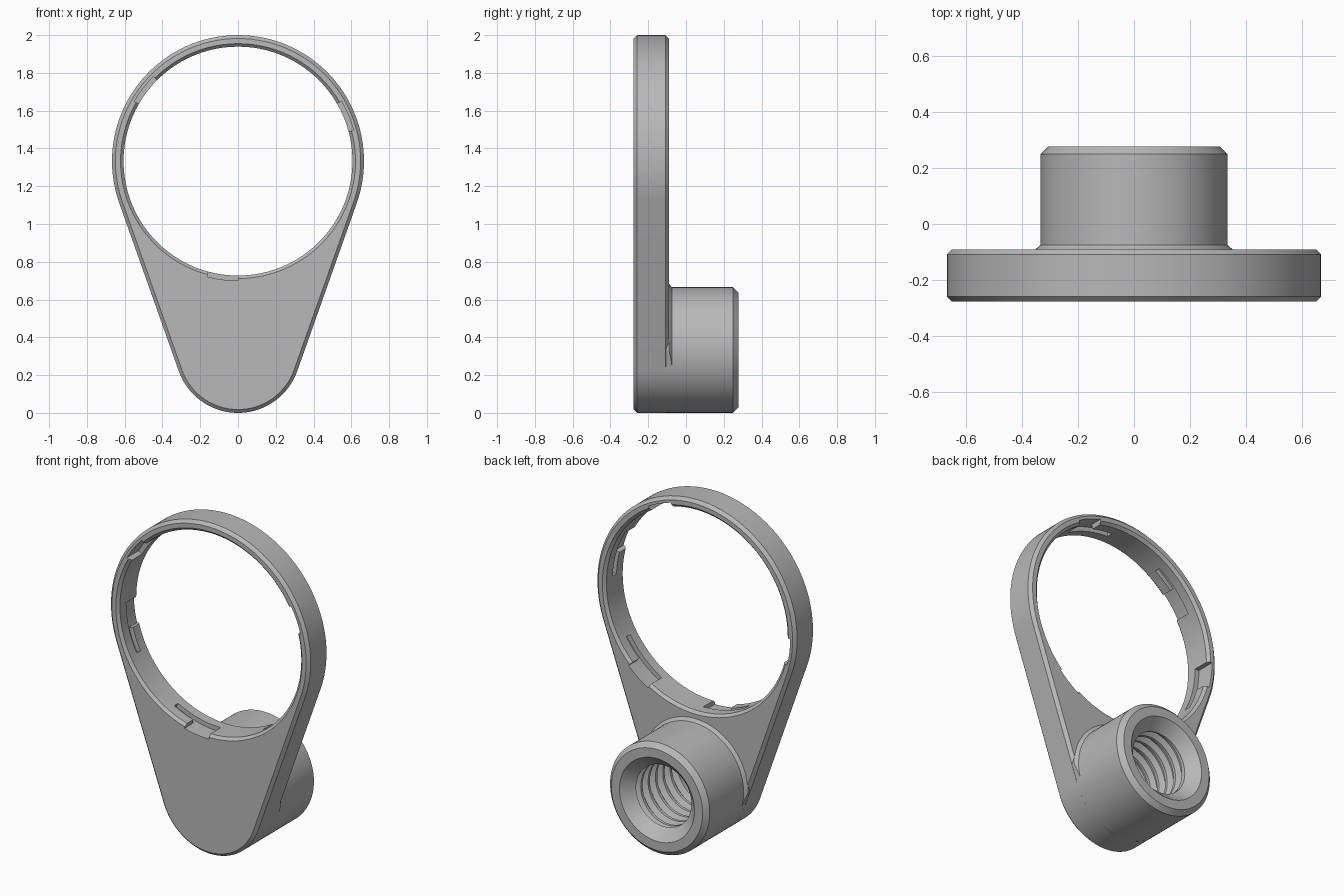
import bpy, bmesh
from math import sin, cos, asin, pi, radians

cube = bpy.data.objects.get("Cube")
if cube:
    bpy.data.objects.remove(cube)

RING_Z, RING_R = 1.333, 0.667
BOSS_Z, BOSS_R = 0.333, 0.333
FRONT, BACK, TIP = -0.277, -0.09, 0.277
MID = (FRONT + BACK) / 2
BEVEL = 0.018
SEG = 96

grey = bpy.data.materials.new("plain_grey")
grey.use_nodes = True
grey.diffuse_color = (0.48, 0.48, 0.48, 1)
grey.node_tree.nodes["Principled BSDF"].inputs["Base Color"].default_value = grey.diffuse_color


def loft(name, rings):
    """Skin a list of point loops; each loop repeats its first point."""
    bm = bmesh.new()
    rows = [[bm.verts.new(p) for p in ring] for ring in rings]
    for a, b in zip(rows, rows[1:]):
        for i in range(len(a) - 1):
            bm.faces.new((a[i], a[i + 1], b[i + 1], b[i]))
    bmesh.ops.remove_doubles(bm, verts=bm.verts, dist=0.0001)
    bmesh.ops.recalc_face_normals(bm, faces=bm.faces)
    mesh = bpy.data.meshes.new(name)
    bm.to_mesh(mesh)
    bm.free()
    mesh.materials.append(grey)
    obj = bpy.data.objects.new(name, mesh)
    bpy.context.collection.objects.link(obj)
    return obj


def circle(r, y, z):
    return [(r * cos(2 * pi * i / SEG), y, z + r * sin(2 * pi * i / SEG))
            for i in range(SEG + 1)]


def lathe(name, profile, z):
    return loft(name, [circle(r, y, z) for r, y in profile])


def teardrop(inset, y):
    """Outline that wraps the large ring circle and the small boss circle."""
    tilt = asin((RING_R - BOSS_R) / (RING_Z - BOSS_Z))
    pts = []
    for z, r, start, end in ((RING_Z, RING_R, -tilt, pi + tilt),
                             (BOSS_Z, BOSS_R, pi + tilt, 2 * pi - tilt)):
        for i in range(SEG + 1):
            a = start + (end - start) * i / SEG
            pts.append(((r - inset) * cos(a), y, z + (r - inset) * sin(a)))
    return pts + pts[:1]


def teardrop_solid(name, layers):
    centre = lambda y: [(0, y, 0.8)] * (2 * SEG + 3)
    rings = [teardrop(inset, y) for inset, y in layers]
    return loft(name, [centre(layers[0][1])] + rings + [centre(layers[-1][1])])


def sector(name, r0, r1, y0, y1, a0, a1):
    """Curved block following the inside of the ring."""
    rings = []
    for i in range(13):
        a = radians(a0 + (a1 - a0) * i / 12)
        corners = [(r0, y0), (r1, y0), (r1, y1), (r0, y1), (r0, y0)]
        rings.append([(r * cos(a), y, RING_Z + r * sin(a)) for r, y in corners])
    cap = lambda ring: [tuple((ring[0][k] + ring[2][k]) / 2 for k in range(3))] * 5
    return loft(name, [cap(rings[0])] + rings + [cap(rings[-1])])


def boolean(target, cutter, operation="DIFFERENCE"):
    mod = target.modifiers.new("cut", "BOOLEAN")
    mod.operation, mod.solver, mod.object = operation, "EXACT", cutter
    bpy.context.view_layer.objects.active = target
    bpy.ops.object.modifier_apply(modifier=mod.name)
    bpy.data.objects.remove(cutter)


# Teardrop plate with bevelled rims
plate = teardrop_solid("ring_plate", [(BEVEL, FRONT), (0, FRONT + BEVEL),
                                      (0, BACK - BEVEL), (BEVEL, BACK)])

# Large round opening with chamfered lips
BORE, LIP = 0.606, 0.016
boolean(plate, lathe("bore_cutter", [
    (0, FRONT - LIP), (BORE + 2 * LIP, FRONT - LIP), (BORE, FRONT + LIP),
    (BORE, BACK - LIP), (BORE + 2 * LIP, BACK + LIP), (0, BACK + LIP)], RING_Z))

# Bayonet notches and locking slots, three from each face
SLOT_R, HALF = 0.633, 0.018
for turn in (0, 120, 240):
    boolean(plate, sector("notch_cutter", 0.56, SLOT_R, FRONT - 0.05, MID + HALF,
                          15 + turn, 30 + turn))
    boolean(plate, sector("slot_cutter", 0.56, SLOT_R, MID - HALF, MID + HALF,
                          2 + turn, 29.9 + turn))
    boolean(plate, sector("notch_cutter", 0.56, SLOT_R, MID - HALF, BACK + 0.05,
                          60 + turn, 75 + turn))
    boolean(plate, sector("slot_cutter", 0.56, SLOT_R, MID - HALF, MID + HALF,
                          60.1 + turn, 88 + turn))

# Clearance in the plate for the blind hole
boolean(plate, lathe("hole_cutter", [(0, -0.215), (0.26, -0.215), (0.26, 0), (0, 0)], BOSS_Z))

# Boss with a helical thread inside, built as one skin
MINOR, MAJOR, PITCH = 0.185, 0.215, 0.07
HOLE_END, HOLE_TOP = -0.2, 0.212


def thread_row(k):
    pts = []
    for i in range(SEG + 1):
        a = 2 * pi * i / SEG
        y = HOLE_END + PITCH * (k / 4 - i / SEG)
        r = (MINOR, MINOR, MAJOR, MAJOR)[k % 4]
        if y <= HOLE_END or y >= HOLE_TOP:
            y, r = min(max(y, HOLE_END), HOLE_TOP), MINOR
        pts.append((r * cos(a), y, BOSS_Z + r * sin(a)))
    return pts


rows = [circle(0, HOLE_END, BOSS_Z)]
rows += [thread_row(k) for k in range(4 * 8)]
rows += [circle(r, y, BOSS_Z) for r, y in (
    (0.25, TIP), (0.305, TIP), (BOSS_R, TIP - 0.028), (BOSS_R, -0.24), (0, -0.24))]
boss = loft("threaded_boss", rows)

# Small sloped collar where the boss meets the plate
collar = lathe("boss_collar", [(0.28, -0.12), (0.352, -0.12), (0.352, -0.091),
                               (0.331, -0.073), (0.28, -0.073), (0.28, -0.12)], BOSS_Z)
boolean(collar, teardrop_solid("collar_limit", [(0.001, -0.3), (0.001, 0)]), "INTERSECT")

# Smooth round walls, crisp edges
for obj in (plate, boss, collar):
    bpy.ops.object.select_all(action="DESELECT")
    obj.select_set(True)
    bpy.context.view_layer.objects.active = obj
    bpy.ops.object.shade_smooth_by_angle(angle=radians(25))
